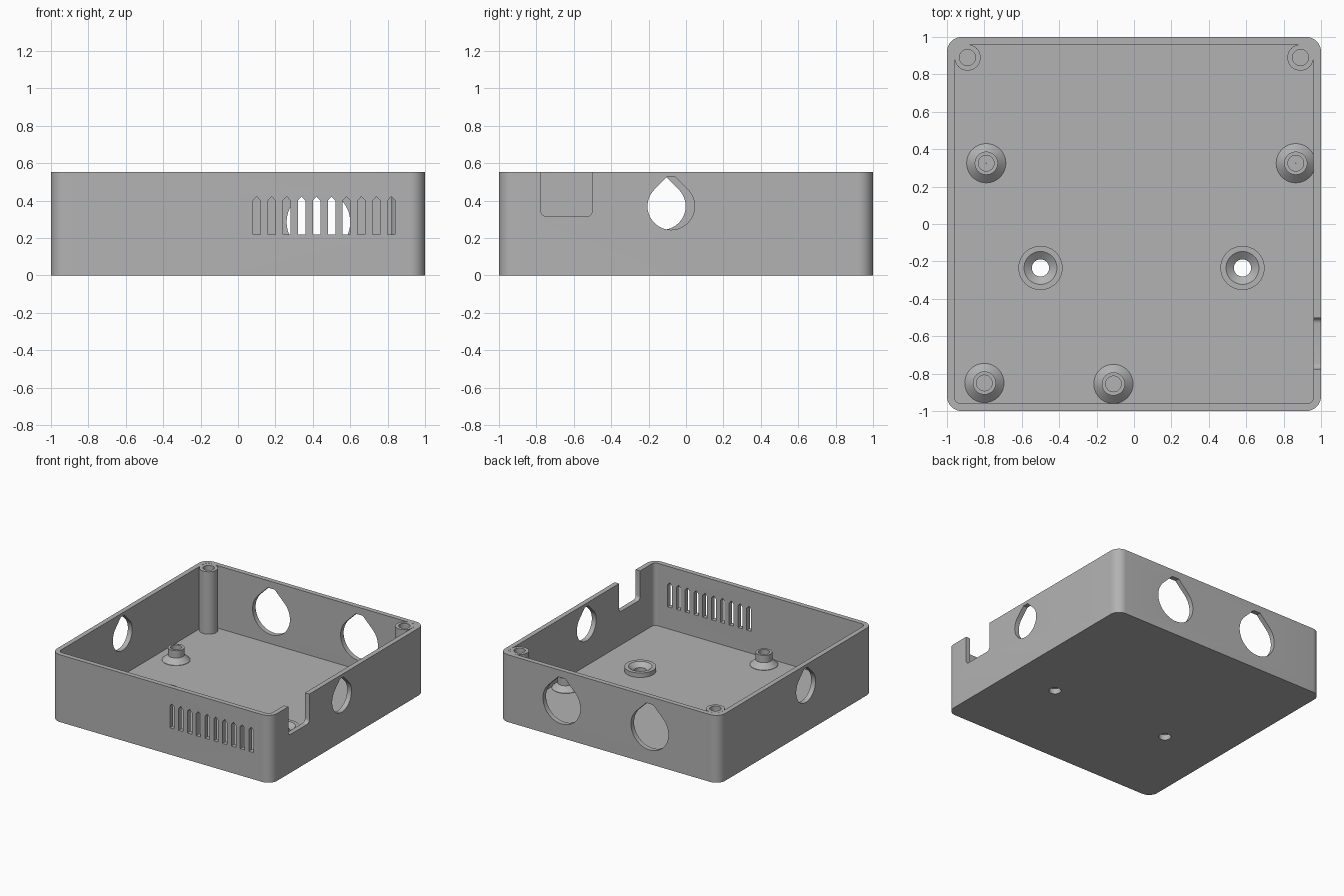
import bpy, bmesh, math
from mathutils import Vector

if "Cube" in bpy.data.objects:
    bpy.data.objects.remove(bpy.data.objects["Cube"])

HEIGHT, FLOOR, WALL = 0.553, 0.04, 0.04

grey = bpy.data.materials.new("plain grey")
grey.use_nodes = True
grey.diffuse_color = (0.45, 0.45, 0.45, 1)
grey.node_tree.nodes["Principled BSDF"].inputs["Base Color"].default_value = (0.45, 0.45, 0.45, 1)


def finish(name, bm):
    bmesh.ops.recalc_face_normals(bm, faces=bm.faces)
    mesh = bpy.data.meshes.new(name)
    bm.to_mesh(mesh)
    bm.free()
    mesh.materials.append(grey)
    obj = bpy.data.objects.new(name, mesh)
    bpy.context.collection.objects.link(obj)
    return obj


def smooth(obj):
    bpy.ops.object.select_all(action='DESELECT')
    obj.select_set(True)
    bpy.context.view_layer.objects.active = obj
    bpy.ops.object.shade_smooth_by_angle(angle=math.radians(30))


def arc(cx, cy, r, start, end, steps):
    angles = [math.radians(start + (end - start) * i / steps) for i in range(steps + 1)]
    return [(cx + r * math.cos(a), cy + r * math.sin(a)) for a in angles]


def rounded_square(half, r):
    c = half - r
    corners = [(c, c), (-c, c), (-c, -c), (c, -c)]
    return [p for i, (x, y) in enumerate(corners) for p in arc(x, y, r, 90 * i, 90 * i + 90, 10)]


def prism(bm, outline, axis, start, end):
    """Extrude a 2D outline along an axis; the outline uses the other two axes."""
    place = {'X': lambda u, v, d: (d, u, v),
             'Y': lambda u, v, d: (u, d, v),
             'Z': lambda u, v, d: (u, v, d)}[axis]
    face = bm.faces.new([bm.verts.new(place(u, v, start)) for u, v in outline])
    ext = bmesh.ops.extrude_face_region(bm, geom=[face])
    verts = [g for g in ext["geom"] if isinstance(g, bmesh.types.BMVert)]
    bmesh.ops.translate(bm, verts=verts, vec=Vector(place(0, 0, end - start)))


def teardrop(u, v, r):
    # Round hole with 45 degree shoulders and a small flat top
    top, flat = 1.23 * r, (math.sqrt(2) - 1.23) * r
    return arc(u, v, r, 135, 405, 40) + [(u + flat, v + top), (u - flat, v + top)]


def lathe(name, x, y, profile, steps=40):
    # Closed ring profile of (radius, z) points spun around the vertical
    bm = bmesh.new()
    rings = []
    for i in range(steps):
        a = math.tau * i / steps
        rings.append([bm.verts.new((x + r * math.cos(a), y + r * math.sin(a), z)) for r, z in profile])
    n = len(profile)
    for i in range(steps):
        a, b = rings[i], rings[(i + 1) % steps]
        for j in range(n):
            k = (j + 1) % n
            bm.faces.new((a[j], b[j], b[k], a[k]))
    obj = finish(name, bm)
    smooth(obj)
    return obj


def cut(obj, name, bm):
    cutter = finish(name, bm)
    cutter.hide_render = True
    mod = obj.modifiers.new(name, 'BOOLEAN')
    mod.operation, mod.solver, mod.object = 'DIFFERENCE', 'EXACT', cutter
    bpy.context.view_layer.objects.active = obj
    bpy.ops.object.modifier_apply(modifier=mod.name)
    bpy.data.objects.remove(cutter)


# Open tray with rounded upright corners
bm = bmesh.new()
prism(bm, rounded_square(1, 0.08), 'Z', 0, HEIGHT)
tray = finish("case_tray", bm)
bm = bmesh.new()
prism(bm, rounded_square(1 - WALL, 0.035), 'Z', FLOOR, 1)
cut(tray, "cavity_cutter", bm)

# Wall and floor openings
SCREWS = [(-0.5, -0.235), (0.58, -0.235)]
bm = bmesh.new()
for i in range(10):  # ventilation slots
    x = 0.1 + 0.08 * i
    prism(bm, [(x - 0.02, 0.22), (x + 0.02, 0.22), (x + 0.02, 0.4), (x, 0.422), (x - 0.02, 0.4)],
          'Y', -1.1, -0.93)
for x in (0.43, -0.37):  # large cable holes at the back
    prism(bm, teardrop(x, 0.285, 0.17), 'Y', 0.93, 1.1)
for y, side in ((-0.08, 1), (-0.128, -1)):  # side cable holes
    prism(bm, teardrop(y, 0.37, 0.126), 'X', 0.93 * side, 1.1 * side)
notch = arc(-0.745, 0.345, 0.03, 180, 270, 6) + arc(-0.532, 0.345, 0.03, 270, 360, 6)
prism(bm, notch + [(-0.502, 0.7), (-0.775, 0.7)], 'X', 0.93, 1.1)
for x, y in SCREWS:
    prism(bm, arc(x, y, 0.046, 0, 351, 39), 'Z', -0.1, 0.1)
cut(tray, "opening_cutter", bm)
smooth(tray)

# Countersunk rings around the floor screw holes
for i, (x, y) in enumerate(SCREWS):
    lathe(f"screw_ring_{i + 1}", x, y,
          [(0.046, FLOOR - 0.002), (0.118, FLOOR - 0.002), (0.118, 0.077), (0.088, 0.077), (0.046, 0.045)])

# Board standoffs: flared foot, short tube with a blind hole
base = FLOOR - 0.002
for i, (x, y) in enumerate([(-0.79, 0.325), (0.865, 0.325), (-0.8, -0.85), (-0.11, -0.855)]):
    lathe(f"standoff_{i + 1}", x, y,
          [(0.001, base), (0.105, base), (0.105, 0.043), (0.062, 0.083), (0.062, 0.143),
           (0.042, 0.143), (0.042, 0.06), (0.001, 0.06)])

# Lid screw posts in the back corners, each with a corner filler
for label, side in (("left", 1), ("right", -1)):
    lathe(f"lid_post_{label}", 0.89 * side, 0.89,
          [(0.001, base), (0.07, base), (0.07, HEIGHT), (0.043, HEIGHT),
           (0.043, 0.25), (0.001, 0.25)])
    bm = bmesh.new()
    curve = arc(0.89, 0.89, 0.068, 0, 90, 10)
    prism(bm, [(x * side, y) for x, y in curve + [(0.89, 0.965), (0.965, 0.965), (0.965, 0.89)]],
          'Z', base, HEIGHT - 0.001)
    finish(f"post_filler_{label}", bm)
